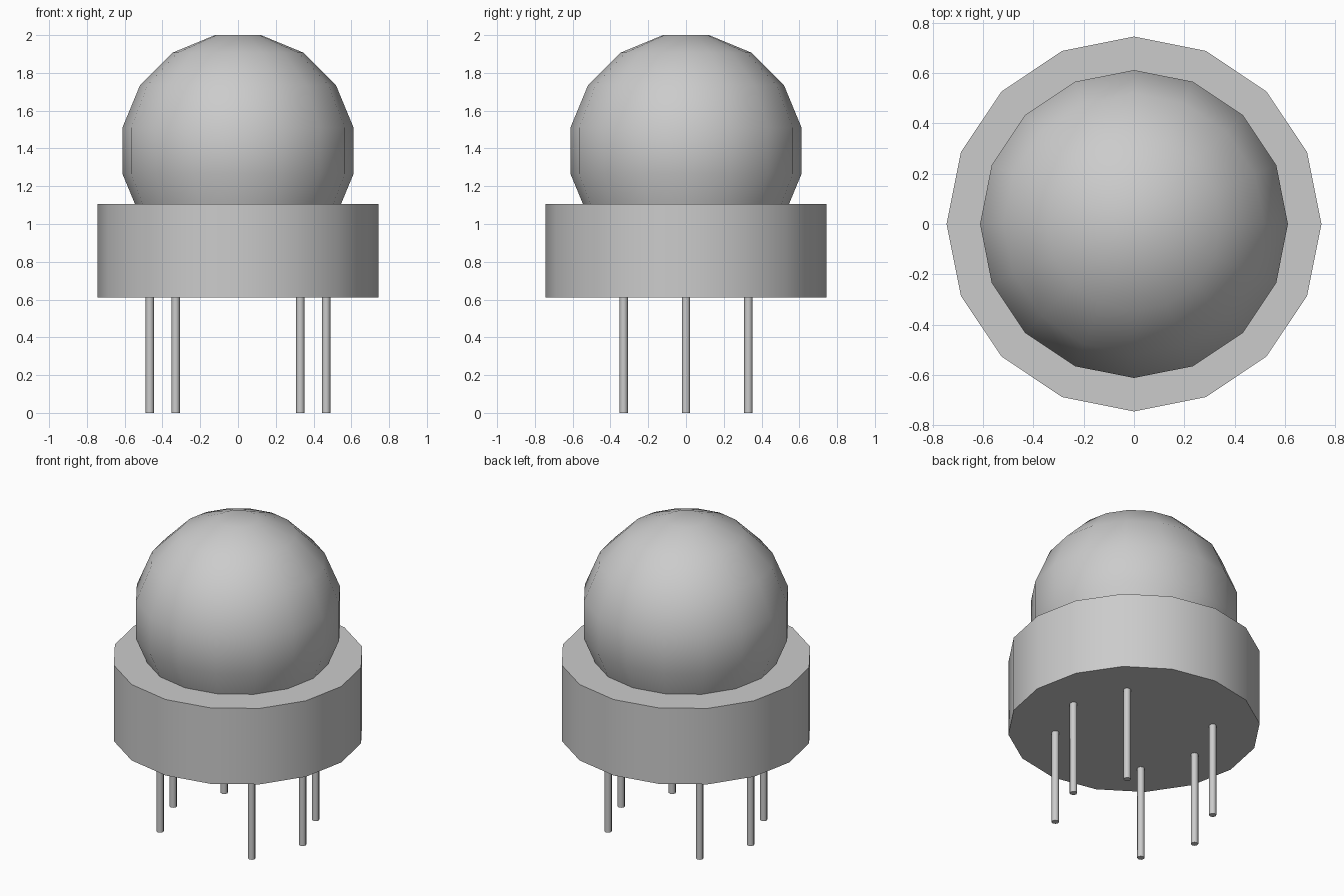
import bpy
from math import radians, sin, cos, tau

cube = bpy.data.objects.get("Cube")
if cube:
    bpy.data.objects.remove(cube, do_unlink=True)

grey = bpy.data.materials.new("plain_grey")
grey.use_nodes = True
colour = (0.6, 0.6, 0.6, 1)
grey.diffuse_color = colour
grey.node_tree.nodes["Principled BSDF"].inputs["Base Color"].default_value = colour


def lathe(name, profile, sides, angle, centre=(0, 0)):
    """Turn a bottom-to-top (radius, z) profile into a closed solid."""
    verts = [(r * cos(tau * i / sides), r * sin(tau * i / sides), z)
             for r, z in profile for i in range(sides)]
    faces = [tuple(reversed(range(sides))),
             tuple(range(len(verts) - sides, len(verts)))]
    for ring in range(len(profile) - 1):
        a = ring * sides
        for i in range(sides):
            j = (i + 1) % sides
            faces.append((a + i, a + j, a + sides + j, a + sides + i))
    mesh = bpy.data.meshes.new(name)
    mesh.from_pydata(verts, [], faces)
    mesh.materials.append(grey)
    obj = bpy.data.objects.new(name, mesh)
    obj.location = (*centre, 0)
    bpy.context.collection.objects.link(obj)
    bpy.ops.object.select_all(action="DESELECT")
    obj.select_set(True)
    bpy.context.view_layer.objects.active = obj
    bpy.ops.object.shade_smooth_by_angle(angle=radians(angle))
    return obj


# Round housing
lathe("base", [(0.745, 0.61), (0.745, 1.105)], 16, 40)

# Faceted dome with a flat cap, its lower end sunk into the base
R, MID = 0.624, 1.388
dome = [(R * cos(radians(a)), MID + R * sin(radians(a)))
        for a in (-33.75, -11.25, 11.25, 33.75, 56.25, 78.75)]
lathe("dome", dome, 16, 40)

# Six contact pins
for side, label in ((1, "left"), (-1, "right")):
    for x, y, place in ((0.33, -0.33, "front"), (0.467, 0, "middle"), (0.33, 0.33, "back")):
        lathe(f"pin_{place}_{label}", [(0.022, 0), (0.022, 0.62)], 8, 50, (side * x, y))
